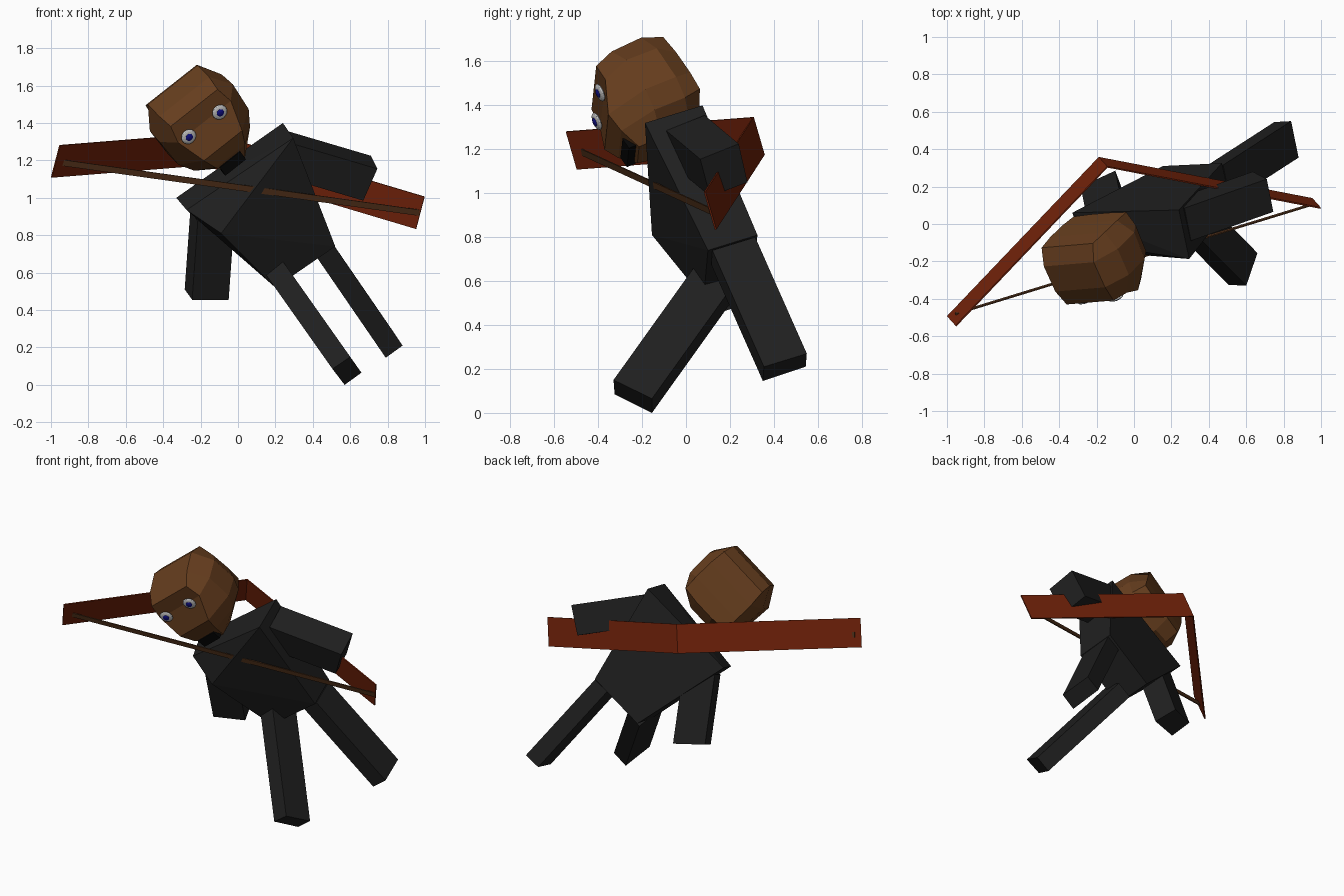
import bpy, bmesh
from mathutils import Vector, Matrix

if "Cube" in bpy.data.objects:
    bpy.data.objects.remove(bpy.data.objects["Cube"])

def material(name, rgb):
    m = bpy.data.materials.new(name)
    m.diffuse_color = (*rgb, 1)
    m.use_nodes = True
    m.node_tree.nodes["Principled BSDF"].inputs["Base Color"].default_value = m.diffuse_color
    return m

BLACK = material("dark_cloth", (0.014, 0.014, 0.014))
BROWN = material("brown_skin", (0.135, 0.048, 0.013))
RED = material("red_wood", (0.17, 0.016, 0.003))
CORD = material("cord", (0.08, 0.03, 0.01))
WHITE = material("eye_white", (0.6, 0.6, 0.6))
BLUE = material("eye_blue", (0.005, 0.005, 0.25))
INK = material("mouth_black", (0.002, 0.002, 0.002))

def finish(name, bm, mat):
    bmesh.ops.recalc_face_normals(bm, faces=bm.faces)
    me = bpy.data.meshes.new(name)
    bm.to_mesh(me)
    bm.free()
    me.materials.append(mat)
    ob = bpy.data.objects.new(name, me)
    bpy.context.collection.objects.link(ob)
    return ob

def loft(name, rings, mat):
    """Join equal-sized point rings; caps are strips of quads across the ring."""
    bm = bmesh.new()
    rows = [[bm.verts.new(p) for p in ring] for ring in rings]
    n = len(rows[0])
    for a, b in zip(rows, rows[1:]):
        for i in range(n):
            j = (i + 1) % n
            bm.faces.new((a[i], a[j], b[j], b[i]))
    for row in (rows[0], rows[-1]):
        for i in range(n // 2 - 1):
            bm.faces.new((row[i], row[i + 1], row[n - 2 - i], row[n - 1 - i]))
    return finish(name, bm, mat)

def limb(name, end, reach):
    """Straight four-sided limb from its end face back into the body."""
    loft(name, [end, [Vector(p) + Vector(reach) for p in end]], BLACK)

# Torso: skewed faceted block tapering from the shoulders to the hips
bm = bmesh.new()
corners = [(-0.33, 0.06, 1.00), (0.24, 0.075, 1.40), (0.295, -0.187, 1.32), (-0.09, -0.155, 0.81),
           (-0.275, -0.10, 0.935), (0.155, 0.31, 0.58), (0.47, 0.325, 0.81), (0.52, 0.10, 0.74),
           (0.20, 0.08, 0.52)]
for p in corners:
    bm.verts.new(p)
bmesh.ops.convex_hull(bm, input=bm.verts)
bmesh.ops.dissolve_limit(bm, angle_limit=0.06, verts=bm.verts, edges=bm.edges)
finish("torso", bm, BLACK)

# Arms and legs
limb("raised_arm", [(0.71, 0.24, 1.225), (0.745, 0.065, 1.155), (0.67, 0.11, 0.985),
                    (0.635, 0.28, 1.05)], (-0.44, -0.155, 0.13))
limb("hanging_arm", [(-0.245, 0.08, 0.455), (-0.05, 0.15, 0.455), (-0.10, 0.285, 0.50),
                     (-0.285, 0.20, 0.51)], (0.03, -0.15, 0.42))
limb("front_leg", [(0.505, -0.325, 0.085), (0.60, -0.33, 0.15), (0.66, -0.155, 0.065),
                   (0.57, -0.155, 0.0)], (-0.36, 0.365, 0.51))
limb("back_leg", [(0.79, 0.35, 0.145), (0.88, 0.355, 0.21), (0.84, 0.55, 0.27),
                  (0.75, 0.545, 0.21)], (-0.364, -0.235, 0.53))

# Head frame: right, up and forward axes of the tilted head
centre = Vector((-0.2, -0.17, 1.41))
fwd = Vector((0.35, -0.87, -0.35)).normalized()
up = Vector((-0.53, -0.45, 0.72))
up = (up - fwd * up.dot(fwd)).normalized()
right = up.cross(fwd).normalized()

def on_head(r, u, f):
    return centre + right * r + up * u + fwd * f

# Head: square flat back, wide middle, muzzle ridge above a narrow chin
sections = [
    [(0.175, 0.19, -0.17), (0.185, 0.08, -0.175), (0.185, -0.05, -0.175), (0.18, -0.15, -0.17),
     (0.07, -0.16, -0.17)],
    [(0.17, 0.235, -0.08), (0.245, 0.10, -0.08), (0.24, -0.08, -0.08), (0.19, -0.17, -0.08),
     (0.08, -0.23, -0.08)],
    [(0.17, 0.225, 0.08), (0.25, 0.10, 0.08), (0.24, -0.08, 0.08), (0.19, -0.17, 0.08),
     (0.08, -0.25, 0.08)],
    [(0.16, 0.19, 0.18), (0.18, 0.09, 0.19), (0.13, -0.06, 0.255), (0.10, -0.15, 0.235),
     (0.06, -0.24, 0.19)],
]
loft("head", [[on_head(*p) for p in half + [(-r, u, f) for r, u, f in reversed(half)]]
              for half in sections], BROWN)

def head_part(name, kind, pos, size, mat):
    """Place a primitive in the head frame, size given as right, up, forward."""
    bm = bmesh.new()
    if kind == "disc":
        bmesh.ops.create_uvsphere(bm, u_segments=16, v_segments=8, radius=0.5)
    else:
        bmesh.ops.create_cube(bm, size=1)
    m = Matrix((right * size[0], up * size[1], fwd * size[2])).transposed().to_4x4()
    m.translation = on_head(*pos)
    bm.transform(m)
    return finish(name, bm, mat)

# Eyes and mouth
for side, r in (("left", -0.117), ("right", 0.095)):
    head_part(side + "_eye", "disc", (r, 0.09, 0.212), (0.085, 0.085, 0.025), WHITE)
    head_part(side + "_pupil", "disc", (r, 0.09, 0.221), (0.043, 0.043, 0.018), BLUE)
head_part("mouth", "box", (-0.012, -0.195, 0.212), (0.14, 0.06, 0.045), INK)

def band(name, path, tall, thick, mat):
    """Thin upright strip swept along a path."""
    tall, pts = Vector(tall) / 2, [Vector(p) for p in path]
    rings = []
    for i, p in enumerate(pts):
        along = pts[min(i + 1, len(pts) - 1)] - pts[max(i - 1, 0)]
        t = along.cross(tall).normalized() * thick / 2
        rings.append([p + tall + t, p + tall - t, p - tall - t, p - tall + t])
    loft(name, rings, mat)

# Bow slung across the back, with its cord
band("bow", [(-0.975, -0.52, 1.195), (-0.165, 0.33, 1.26), (0.975, 0.11, 0.92)],
     (0.045, -0.05, 0.172), 0.008, RED)
band("bow_cord", [(-0.955, -0.48, 1.19), (0.97, 0.11, 0.92)],
     (0.004, -0.008, 0.032), 0.006, CORD)
